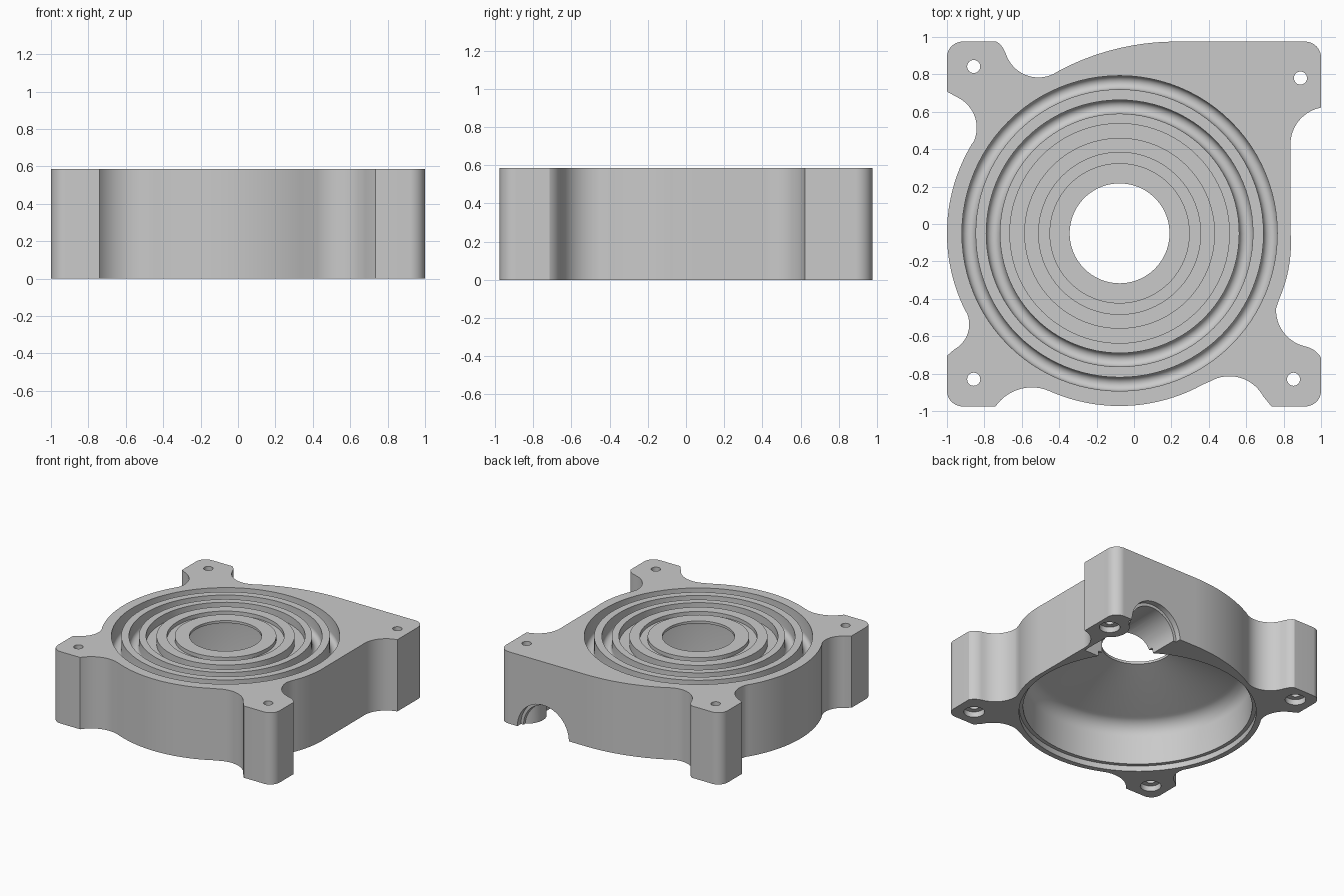
import bpy, bmesh, math
from mathutils import Vector, Matrix

if "Cube" in bpy.data.objects:
    bpy.data.objects.remove(bpy.data.objects["Cube"])

TOP = 0.585
CX, CY, R = -0.077, -0.05, 0.923      # rotor axis and housing radius

grey = bpy.data.materials.new("plain grey")
grey.use_nodes = True
grey.diffuse_color = (0.59, 0.59, 0.59, 1)
grey.node_tree.nodes["Principled BSDF"].inputs["Base Color"].default_value = grey.diffuse_color


def arc(a, m, b, n=12):
    """Points on the circle through a, m and b, running from a to b."""
    a, m, b = Vector(a), Vector(m), Vector(b)
    u, v = m - a, b - a
    d = 2 * u.cross(v)
    c = a + Vector((v.y * u.dot(u) - u.y * v.dot(v), u.x * v.dot(v) - v.x * u.dot(u))) / d
    s = a - c
    turn = math.atan2(s.cross(b - c), s.dot(b - c))
    if turn * d < 0:
        turn += math.copysign(2 * math.pi, d)
    return [c + Matrix.Rotation(turn * i / n, 2) @ s for i in range(n + 1)]


def rim(deg):
    t = math.radians(deg)
    return (CX + R * math.cos(t), CY + R * math.sin(t))


def make(name, bm):
    bmesh.ops.recalc_face_normals(bm, faces=bm.faces)
    me = bpy.data.meshes.new(name)
    bm.to_mesh(me)
    bm.free()
    ob = bpy.data.objects.new(name, me)
    bpy.context.collection.objects.link(ob)
    me.materials.append(grey)
    return ob


def prism(name, points, height):
    bm = bmesh.new()
    face = bm.faces.new([bm.verts.new((p[0], p[1], 0)) for p in points])
    ext = bmesh.ops.extrude_face_region(bm, geom=[face])
    bmesh.ops.translate(bm, vec=(0, 0, height),
                        verts=[v for v in ext["geom"] if isinstance(v, bmesh.types.BMVert)])
    return make(name, bm)


def lathe(name, profile, steps=96):
    """Closed (radius, z) profile turned about the rotor axis."""
    bm = bmesh.new()
    vs = [bm.verts.new((p[0], 0, p[1])) for p in profile]
    es = [bm.edges.new((vs[i], vs[(i + 1) % len(vs)])) for i in range(len(vs))]
    bmesh.ops.spin(bm, geom=vs + es, cent=(0, 0, 0), axis=(0, 0, 1),
                   angle=2 * math.pi, steps=steps, use_merge=True)
    bmesh.ops.remove_doubles(bm, verts=bm.verts, dist=1e-5)
    bmesh.ops.translate(bm, verts=bm.verts, vec=(CX, CY, 0))
    return make(name, bm)


def rod(name, r, start, end, seg=32):
    a, b = Vector(start), Vector(end)
    bm = bmesh.new()
    rot = (b - a).to_track_quat('Z', 'Y').to_matrix().to_4x4()
    bmesh.ops.create_cone(bm, cap_ends=True, segments=seg, radius1=r, radius2=r,
                          depth=(b - a).length, matrix=Matrix.Translation((a + b) / 2) @ rot)
    return make(name, bm)


def cut(target, cutter):
    """Subtract the cutter from the target, then discard it."""
    mod = target.modifiers.new("cut", 'BOOLEAN')
    mod.operation = 'DIFFERENCE'
    mod.solver = 'EXACT'
    mod.object = cutter
    bpy.context.view_layer.objects.active = target
    bpy.ops.object.modifier_apply(modifier=mod.name)
    bpy.data.objects.remove(cutter)


# Housing outline: arcs, counterclockwise, joined by straight edges
outline = []
for seg in [
    ((-1, -0.89), (-0.976, -0.95), (-0.92, -0.975)),         # front right corner
    ((-0.74, -0.975), (-0.60, -0.88), (-0.48, -0.883)),      # scallop
    (rim(246), rim(270), rim(299)),                          # round front
    ((0.41, -0.84), (0.56, -0.82), (0.69, -0.92)),           # scallop
    ((0.92, -0.975), (0.976, -0.95), (1, -0.89)),            # front left corner
    ((1, -0.715), (0.97, -0.68), (0.92, -0.656)),
    ((0.91, -0.653), (0.80, -0.58), (0.76, -0.45)),          # scallop
    (rim(-22), rim(-12), (0.838, -0.06)),
    ((0.838, 0.40), (0.88, 0.55), (1, 0.622)),               # scallop
    ((1, 0.885), (0.975, 0.95), (0.91, 0.975)),              # back left corner
    ((0.22, 0.975), (-0.10, 0.935), (-0.40, 0.82)),          # sweeping back
    ((-0.42, 0.808), (-0.58, 0.797), (-0.685, 0.91)),        # scallop
    ((-0.69, 0.92), (-0.707, 0.95), (-0.735, 0.975)),
    ((-0.92, 0.975), (-0.976, 0.95), (-1, 0.89)),            # back right corner
    ((-0.94, 0.675), (-0.85, 0.57), (-0.855, 0.445)),        # scallop
    (rim(149), rim(180), rim(206)),                          # round side
    ((-0.892, -0.48), (-0.90, -0.61), (-0.96, -0.67)),       # scallop
]:
    if seg[0][0] == -0.94:
        outline.append(Vector((-1, 0.708)))
    outline += [p for p in arc(*seg, n=20) if not outline or (p - outline[-1]).length > 1e-3]
    if seg[0][0] == 0.41:
        outline.append(Vector((0.735, -0.975)))
outline.append(Vector((-1, -0.705)))
housing = prism("fan_housing", outline, TOP)

# Rotor cavity with a stepped lip and a conical ceiling around the inlet
fillet = arc((0.85, 0.28), (0.82, 0.355), (0.75, 0.395), 8)
cut(housing, lathe("cavity_cutter", [(0, -0.1), (0.88, -0.1), (0.88, 0.045), (0.85, 0.045)]
                   + [tuple(p) for p in fillet]
                   + [(0.267, 0.565), (0.267, 0.7), (0, 0.7)]))

# Ring grooves in the top: inner radius, outer radius, floor, rounded
for r0, r1, floor, rounded in [(0.77, 0.843, 0.43, True), (0.64, 0.713, 0.47, True),
                               (0.51, 0.587, 0.52, False), (0.375, 0.433, 0.555, False)]:
    h = (r1 - r0) / 2
    base = [(r0, floor), (r1, floor)]
    if rounded:
        base = [tuple(p) for p in arc((r0, floor + h), (r0 + h, floor), (r1, floor + h), 10)]
    cut(housing, lathe("groove_cutter", [(r0, 0.7)] + base + [(r1, 0.7)]))

# Arched outlet through the back wall, passing around a bolt boss, wider at the mouth
outlet = rod("outlet_cutter", 0.208, (0.605, 0.4, 0), (0.605, 1.1, 0), 64)
cut(outlet, rod("bolt_boss", 0.148, (0.89, 0.78, -0.4), (0.89, 0.78, 0.4), 48))
cut(housing, outlet)
cut(housing, rod("outlet_mouth_cutter", 0.232, (0.605, 0.93, 0), (0.605, 1.1, 0), 64))

# Mounting holes, wider at the bottom
for x, y in [(-0.857, 0.842), (0.89, 0.78), (-0.857, -0.83), (0.853, -0.83)]:
    cut(housing, rod("bolt_cutter", 0.035, (x, y, -0.1), (x, y, 0.7)))
    cut(housing, rod("counterbore_cutter", 0.077, (x, y, -0.1), (x, y, 0.045)))

housing.select_set(True)
bpy.ops.object.shade_smooth_by_angle(angle=math.radians(30))
